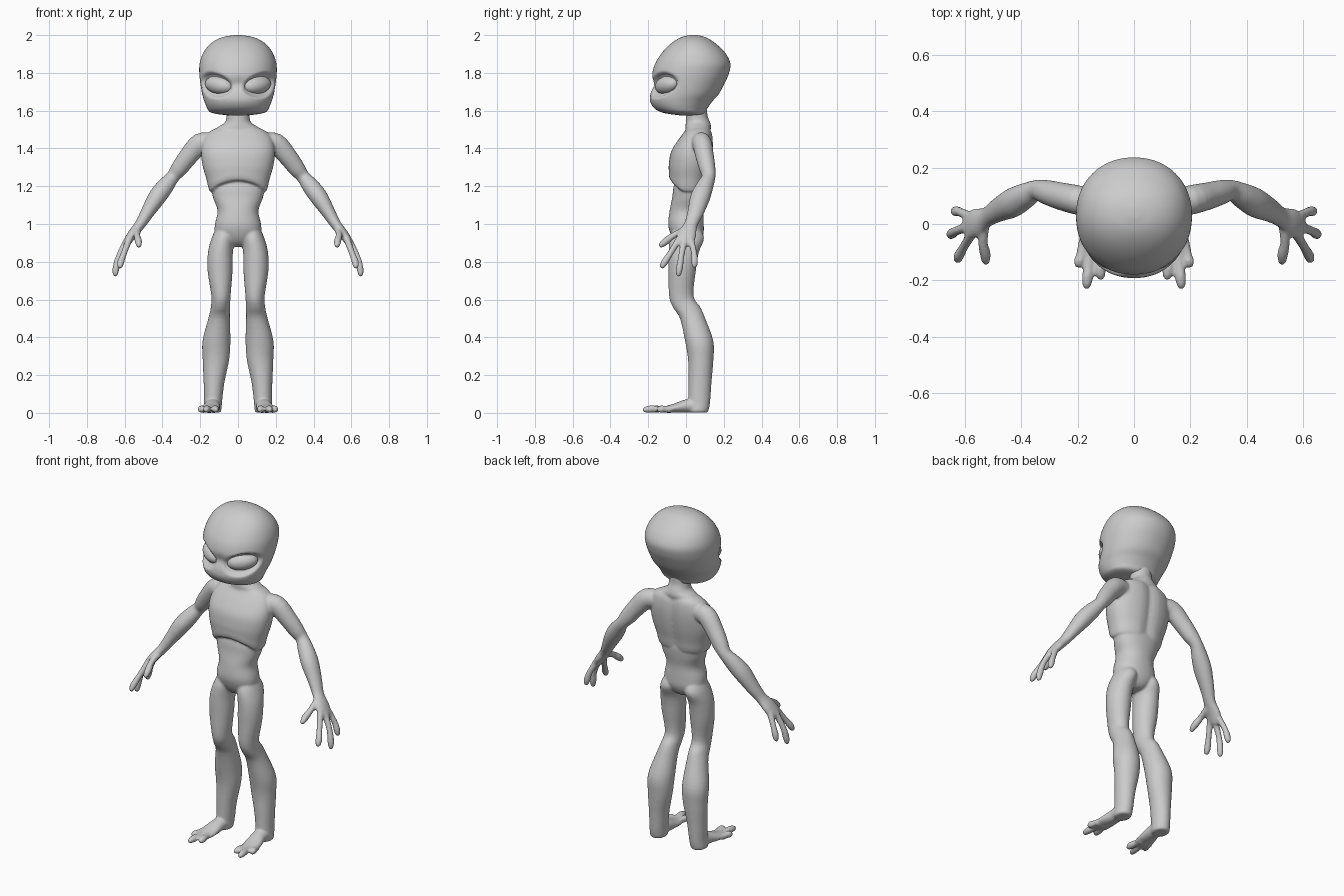
import bpy, bmesh, math
from mathutils import Vector, Matrix

X, Y, Z = Vector((1, 0, 0)), Vector((0, 1, 0)), Vector((0, 0, 1))


def spline(rows, steps):
    """Catmull-Rom through rows of (x, y, z, ra, rb)."""
    out = []
    for i in range(len(rows) - 1):
        p0, p1, p2 = rows[max(i - 1, 0)], rows[i], rows[i + 1]
        p3 = rows[min(i + 2, len(rows) - 1)]
        for k in range(steps):
            t = k / steps
            out.append([0.5 * (2 * b + (c - a) * t + (2 * a - 5 * b + 4 * c - d) * t * t
                               + (3 * b - a - 3 * c + d) * t ** 3)
                        for a, b, c, d in zip(p0, p1, p2, p3)])
    out.append(list(rows[-1]))
    return out


def loft(bm, rows, side=1, ref=Y, flat=False, n=28, p=2.0, steps=4):
    """Closed skin of elliptical rings; flat keeps the rings horizontal."""
    pts = spline(rows, steps)
    rings, made = [], []
    for i, (x, y, z, ra, rb) in enumerate(pts):
        c = Vector((x, y, z))
        t = Z if flat else (Vector(pts[min(i + 1, len(pts) - 1)][:3])
                            - Vector(pts[max(i - 1, 0)][:3])).normalized()
        a = (ref - t * ref.dot(t)).normalized()
        b = t.cross(a)
        ring = []
        for k in range(n):
            w = 2 * math.pi * k / n
            ca, sa = math.cos(w), math.sin(w)
            ca = math.copysign(abs(ca) ** (2 / p), ca)
            sa = math.copysign(abs(sa) ** (2 / p), sa)
            v = c + a * ca * max(ra, .001) + b * sa * max(rb, .001)
            ring.append(bm.verts.new((v.x * side, v.y, v.z)))
        rings.append(ring)
        made += ring
    faces = [bm.faces.new(rings[0]), bm.faces.new(rings[-1])]
    for r, s in zip(rings, rings[1:]):
        for k in range(n):
            faces.append(bm.faces.new((r[k], r[(k + 1) % n], s[(k + 1) % n], s[k])))
    bmesh.ops.recalc_face_normals(bm, faces=faces)
    return made


def finger(bm, pts, r, side, ref=Y):
    """Thin tube with a bulbous rounded tip."""
    radii = [r * 1.1, r * .95, r * 1.1, r * .75]
    rows = [(*q, k, k) for q, k in zip(pts, radii)]
    a, b = Vector(pts[-2]), Vector(pts[-1])
    rows.append((*(b + (b - a).normalized() * r * .5), .002, .002))
    loft(bm, rows, side, ref=ref, n=14)


def make_object(name, bm):
    me = bpy.data.meshes.new(name)
    bm.to_mesh(me)
    bm.free()
    for f in me.polygons:
        f.use_smooth = True
    ob = bpy.data.objects.new(name, me)
    bpy.context.collection.objects.link(ob)
    return ob


body = bmesh.new()

# neck and slope to the shoulders
loft(body, [(0, .06, 1.66, .055, .06), (0, .057, 1.58, .056, .062), (0, .063, 1.54, .064, .068),
            (0, .065, 1.51, .068, .11), (0, .06, 1.47, .06, .15)], flat=True)

# rib cage, its lower front edge arched upward
ribs = loft(body, [(0, .065, 1.52, .05, .08), (0, .065, 1.49, .072, .15), (0, .05, 1.44, .095, .185),
                   (0, .032, 1.38, .112, .195), (0, .022, 1.31, .113, .188),
                   (0, .015, 1.24, .106, .168), (0, .012, 1.19, .101, .156),
                   (0, .012, 1.17, .088, .142), (0, .012, 1.165, .05, .08)],
            flat=True, n=48, p=2.3)
for v in ribs:
    w = min(max((1.32 - v.co.z) / .13, 0), 1) * min(max(-v.co.y / .05, 0), 1)
    v.co.z += .06 * w * max(0, 1 - (v.co.x / .155) ** 2)
    if v.co.y > .05:  # spine groove
        v.co.y -= .012 * math.exp(-(v.co.x / .03) ** 2)

# belly and pelvis
loft(body, [(0, .02, 1.28, .06, .1), (0, .02, 1.2, .085, .138), (0, .015, 1.14, .088, .132),
            (0, .003, 1.07, .09, .108), (0, 0, 1.0, .094, .122), (0, .005, .95, .088, .12),
            (0, .008, .91, .07, .085), (0, .01, .885, .045, .045), (0, .01, .878, .02, .02)],
     flat=True, n=40, p=2.2)

for s in (1, -1):
    # arm and palm
    loft(body, [(.13, .07, 1.43, .05, .05), (.2, .085, 1.425, .052, .056), (.265, .1, 1.355, .048, .05),
                (.31, .113, 1.295, .043, .045), (.345, .12, 1.25, .036, .036),
                (.385, .1, 1.2, .045, .045), (.43, .075, 1.14, .052, .047),
                (.48, .05, 1.06, .043, .036), (.52, .025, .995, .036, .028),
                (.56, .005, .945, .05, .025), (.59, -.008, .9, .044, .02),
                (.597, -.012, .885, .02, .008)], s)
    # thumb and three fingers
    finger(body, [(.53, 0, .97), (.535, -.065, .94), (.527, -.105, .91), (.525, -.135, .885)], .018, s)
    finger(body, [(.572, -.03, .93), (.602, -.08, .85), (.62, -.112, .8), (.625, -.128, .772)], .017, s)
    finger(body, [(.59, -.01, .91), (.63, -.025, .83), (.645, -.034, .77), (.65, -.04, .73)], .017, s)
    finger(body, [(.58, .025, .92), (.615, .042, .85), (.63, .045, .805), (.637, .045, .775)], .017, s)
    # leg
    loft(body, [(.065, .003, 1.0, .05, .04), (.078, .006, .93, .09, .06), (.093, -.012, .85, .08, .066),
                (.095, -.02, .75, .072, .066), (.09, -.025, .62, .065, .051),
                (.093, .003, .56, .073, .051), (.1, .035, .5, .067, .057),
                (.114, .07, .38, .075, .074), (.117, .078, .28, .067, .07),
                (.127, .074, .16, .061, .055), (.132, .07, .06, .058, .048),
                (.135, .065, .015, .055, .047), (.135, .065, .001, .048, .04)], s, flat=True)
    # foot
    loft(body, [(.135, .06, .04, .042, .039), (.137, 0, .036, .042, .035), (.145, -.06, .025, .05, .024),
                (.152, -.11, .018, .05, .017), (.152, -.135, .015, .03, .01)], s, ref=X)
    # toes
    for bx, tx, ty in ((.182, .198, -.148), (.155, .168, -.222), (.128, .117, -.19)):
        finger(body, [(bx, -.085, .018), (.6 * bx + .4 * tx, -.085 + .4 * (ty + .085), .02),
                      (.25 * bx + .75 * tx, -.085 + .75 * (ty + .085), .02), (tx, ty, .016)], .018, s, X)

ob = make_object("body", body)
rm = ob.modifiers.new("fuse", 'REMESH')
rm.mode = 'VOXEL'
rm.voxel_size = .0065
rm.use_smooth_shade = True
sm = ob.modifiers.new("soften", 'SMOOTH')
sm.factor = .5
sm.iterations = 5

# head: large skull narrowing to a short jaw (z, half width, front y, back y)
profile = [(1.575, .05, -.03, .08), (1.582, .11, -.085, .095), (1.593, .148, -.135, .103),
           (1.615, .164, -.17, .115), (1.65, .178, -.19, .14), (1.69, .19, -.189, .175),
           (1.75, .2, -.18, .207), (1.8, .205, -.178, .228), (1.85, .203, -.163, .235),
           (1.9, .187, -.132, .212), (1.94, .16, -.097, .175), (1.97, .124, -.06, .137),
           (1.99, .078, -.022, .1), (2.0, .02, .02, .06)]
E = Vector((.1, -.1, 1.735))           # eye centre
T = Vector((.81, .586, 0)).normalized()
N = Vector((T.y, -T.x, 0))
head = bmesh.new()
loft(head, [(0, (f + b) / 2, z, (b - f) / 2, w) for z, w, f, b in profile], flat=True, n=96, p=2.1, steps=6)
for v in head.verts:
    s = 1 if v.co.x >= 0 else -1
    rel = Vector((abs(v.co.x), v.co.y, v.co.z)) - E
    if v.co.y < 0:  # bridge between the eyes
        v.co.y += .014 * math.exp(-((v.co.z - 1.735) / .03) ** 2 - (v.co.x / .05) ** 2)
    if rel.dot(N) > -.02:  # eye sockets
        t = rel.dot(T)
        q = min(1, max(0, 1.8 * (1 - (t / .112) ** 2 - ((rel.z - .15 * t) / .07) ** 2)))
        d = N * (.03 * q * q * (3 - 2 * q))
        v.co -= Vector((d.x * s, d.y, 0))
make_object("head", head)

# eyes
for s, name in ((1, "eye_left"), (-1, "eye_right")):
    eye = bmesh.new()
    bmesh.ops.create_uvsphere(eye, u_segments=32, v_segments=20, radius=1)
    t2 = (T + Z * .15).normalized()
    up = N.cross(t2)
    for v in eye.verts:
        c = E + t2 * v.co.x * .085 + N * v.co.y * .05 + up * v.co.z * .048
        v.co = (c.x * s, c.y, c.z)
    bmesh.ops.recalc_face_normals(eye, faces=eye.faces[:])
    make_object(name, eye)
